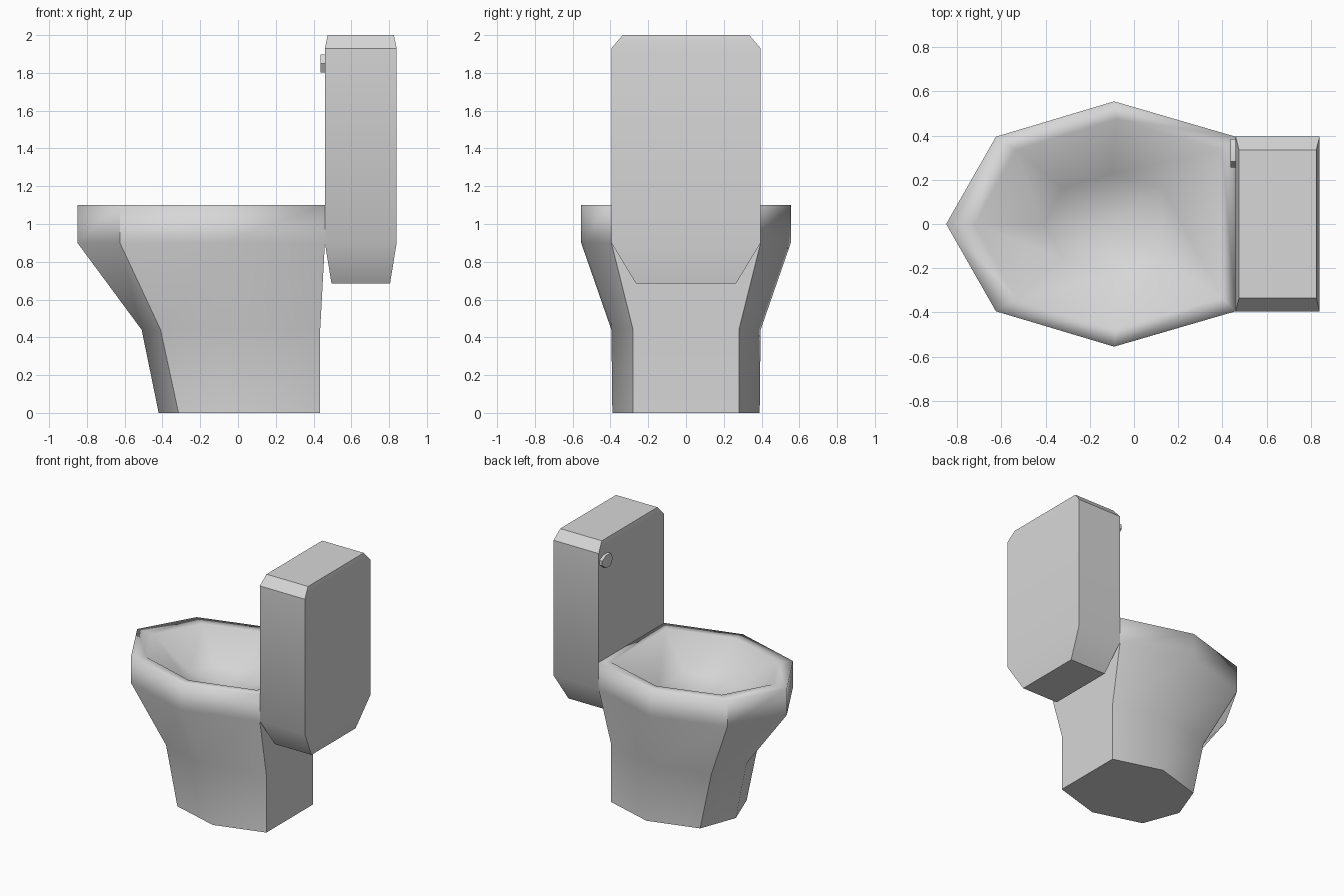
import bpy, bmesh, math

if "Cube" in bpy.data.objects:
    bpy.data.objects.remove(bpy.data.objects["Cube"])

mat = bpy.data.materials.new("light_grey_ceramic")
mat.diffuse_color = (0.68, 0.68, 0.68, 1)
mat.use_nodes = True
mat.node_tree.nodes["Principled BSDF"].inputs["Base Color"].default_value = mat.diffuse_color


def loft(name, rings, apex=None, angle=40):
    """Skin closed rings, cap the first; cap the last with a fan to apex or a flat face."""
    bm = bmesh.new()
    loops = [[bm.verts.new(p) for p in r] for r in rings]
    for a, b in zip(loops, loops[1:]):
        for i in range(len(a)):
            j = (i + 1) % len(a)
            bm.faces.new((a[i], a[j], b[j], b[i]))
    bm.faces.new(loops[0][::-1])
    last = loops[-1]
    if apex:
        tip = bm.verts.new(apex)
        for i in range(len(last)):
            bm.faces.new((last[i], last[(i + 1) % len(last)], tip))
    else:
        bm.faces.new(last)
    bmesh.ops.recalc_face_normals(bm, faces=bm.faces)
    me = bpy.data.meshes.new(name)
    bm.to_mesh(me)
    bm.free()
    me.materials.append(mat)
    ob = bpy.data.objects.new(name, me)
    bpy.context.collection.objects.link(ob)
    bpy.ops.object.select_all(action='DESELECT')
    ob.select_set(True)
    bpy.context.view_layer.objects.active = ob
    bpy.ops.object.shade_smooth_by_angle(angle=math.radians(angle))
    return ob


def heptagon(z, front, shoulder, middle, back):
    """Mirrored seven-sided outline: front tip x, then (x, half width) pairs."""
    half = [shoulder, middle, back]
    return ([(front, 0, z)] + [(x, -y, z) for x, y in half]
            + [(x, y, z) for x, y in reversed(half)])


def rect(z, x0, x1, w):
    return [(x0, -w, z), (x1, -w, z), (x1, w, z), (x0, w, z)]


# bowl with pedestal, rim and shallow faceted basin
rim = ((-0.625, 0.395), (-0.09, 0.555), (0.46, 0.395))
inner = heptagon(1.097, -0.72, (-0.535, 0.335), (-0.08, 0.475), (0.40, 0.335))
cx = -0.12
basin = [(cx + (x - cx) * 0.48, y * 0.48, 0.90) for x, y, z in inner]
bowl = loft("bowl", [
    heptagon(0, -0.42, (-0.315, 0.28), (0.06, 0.39), (0.435, 0.28)),
    heptagon(0.44, -0.51, (-0.41, 0.28), (-0.03, 0.395), (0.435, 0.28)),
    heptagon(0.9, -0.85, *rim),
    heptagon(1.1, -0.85, *rim),
    inner, basin], apex=(cx, 0, 0.83))
# soften the rim and basin edges
for e in bowl.data.edges:
    if all(bowl.data.vertices[v].co.z > 1.09 or bowl.data.vertices[v].co.z in
           (basin[0][2],) for v in e.vertices):
        e.use_edge_sharp = False

# tank with tapered top and bottom
loft("tank", [rect(0.685, 0.495, 0.805, 0.265),
              rect(0.9, 0.46, 0.84, 0.395),
              rect(1.93, 0.46, 0.84, 0.395),
              rect(2.0, 0.475, 0.825, 0.335)])

# flush lever: hexagonal hub with a short pointed arm
hub = [(0.31 + 0.055 * math.cos(math.radians(a)), 1.85 + 0.055 * math.sin(math.radians(a)))
       for a in (60, 120, 180, 240, 300)] + [(0.385, 1.84), (0.385, 1.875)]
loft("flush_lever", [[(x, y, z) for y, z in hub] for x in (0.465, 0.437)], angle=30)
